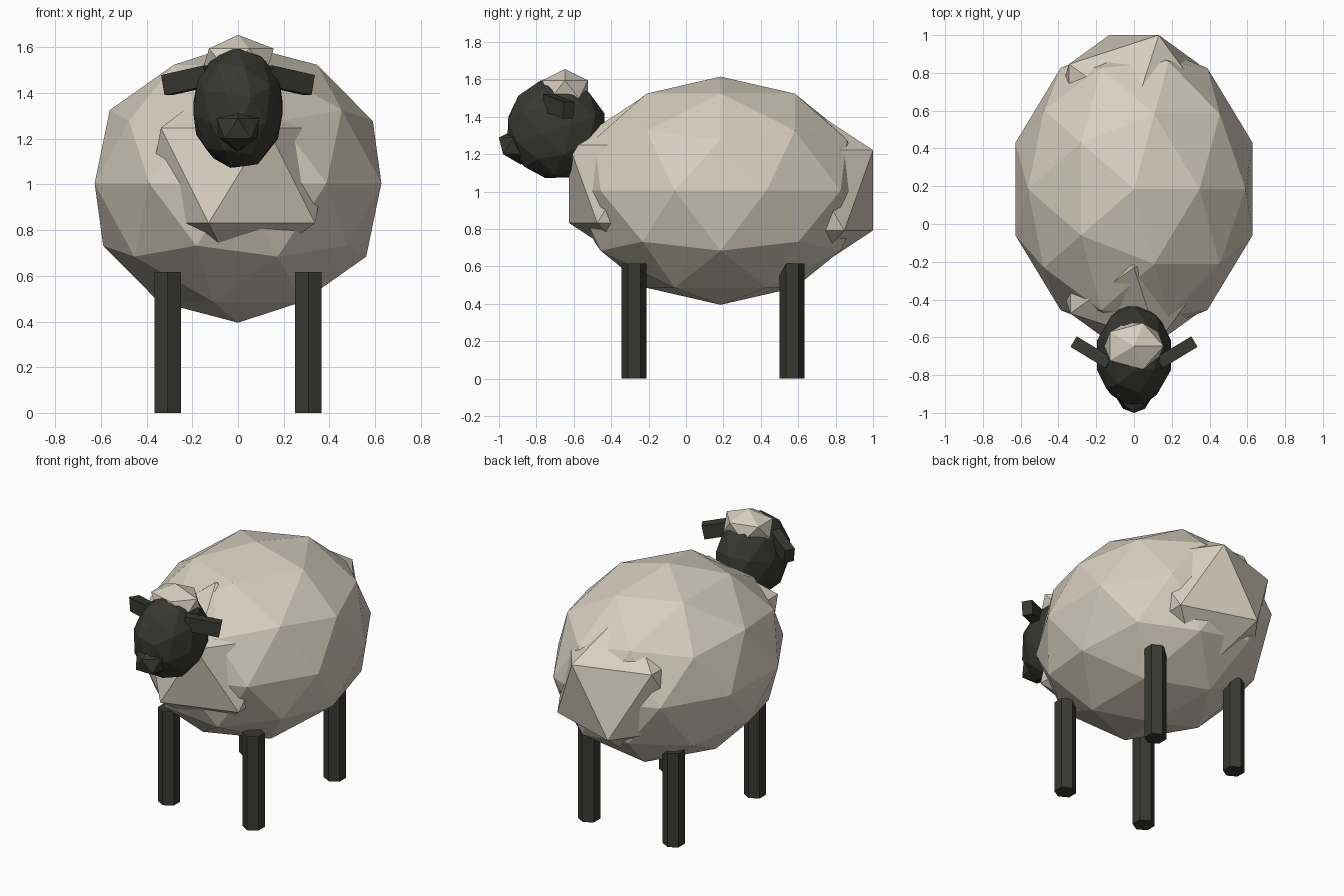
import bpy
from math import radians

cube = bpy.data.objects.get("Cube")
if cube:
    bpy.data.objects.remove(cube, do_unlink=True)


def material(name, rgb):
    mat = bpy.data.materials.new(name)
    mat.use_nodes = True
    colour = (*rgb, 1)
    mat.diffuse_color = colour
    mat.node_tree.nodes["Principled BSDF"].inputs["Base Color"].default_value = colour
    return mat


wool = material("cream_wool", (0.68, 0.62, 0.52))
skin = material("dark_skin", (0.04, 0.04, 0.032))


def finish(name, mat, scale=(1, 1, 1), rotation=(0, 0, 0)):
    obj = bpy.context.object
    obj.name = name
    obj.scale = scale
    obj.rotation_euler = [radians(a) for a in rotation]
    obj.data.materials.append(mat)
    return obj


def ball(name, mat, detail, centre, radii, rotation=(0, 0, 0)):
    bpy.ops.mesh.primitive_ico_sphere_add(subdivisions=detail, radius=1, location=centre)
    return finish(name, mat, radii, rotation)


# Woolly body with coarse tufts at the chest and rump
ball("body", wool, 2, (0, 0.185, 1.005), (0.66, 0.793, 0.61))
ball("chest_wool", wool, 1, (0, -0.23, 1.04), (0.466, 0.464, 0.466))
ball("rump_wool", wool, 1, (0, 0.597, 1.007), (0.475, 0.474, 0.48))

# Head, tilted forward, with wool on top
ball("head", skin, 2, (0, -0.695, 1.335), (0.205, 0.272, 0.272), (18, 0, 0))
ball("head_wool", wool, 1, (0, -0.647, 1.547), (0.175, 0.144, 0.108))

# Snout, turned so that one corner points forward
snout = ball("snout", skin, 1, (0, -0.884, 1.245), (0.13, 0.11, 0.1), (0, 0, -90))

# Ears and legs on both sides
for side, label in ((1, "left"), (-1, "right")):
    bpy.ops.mesh.primitive_cube_add(size=1, location=(side * 0.22, -0.683, 1.456))
    finish(label + "_ear", skin, (0.22, 0.065, 0.09), (0, side * 11, side * 31))
    for y, end in ((-0.277, "front"), (0.567, "back")):
        bpy.ops.mesh.primitive_cylinder_add(vertices=6, radius=0.067, depth=0.617,
                                            location=(side * 0.308, y, 0.3085))
        finish(end + "_" + label + "_leg", skin)
